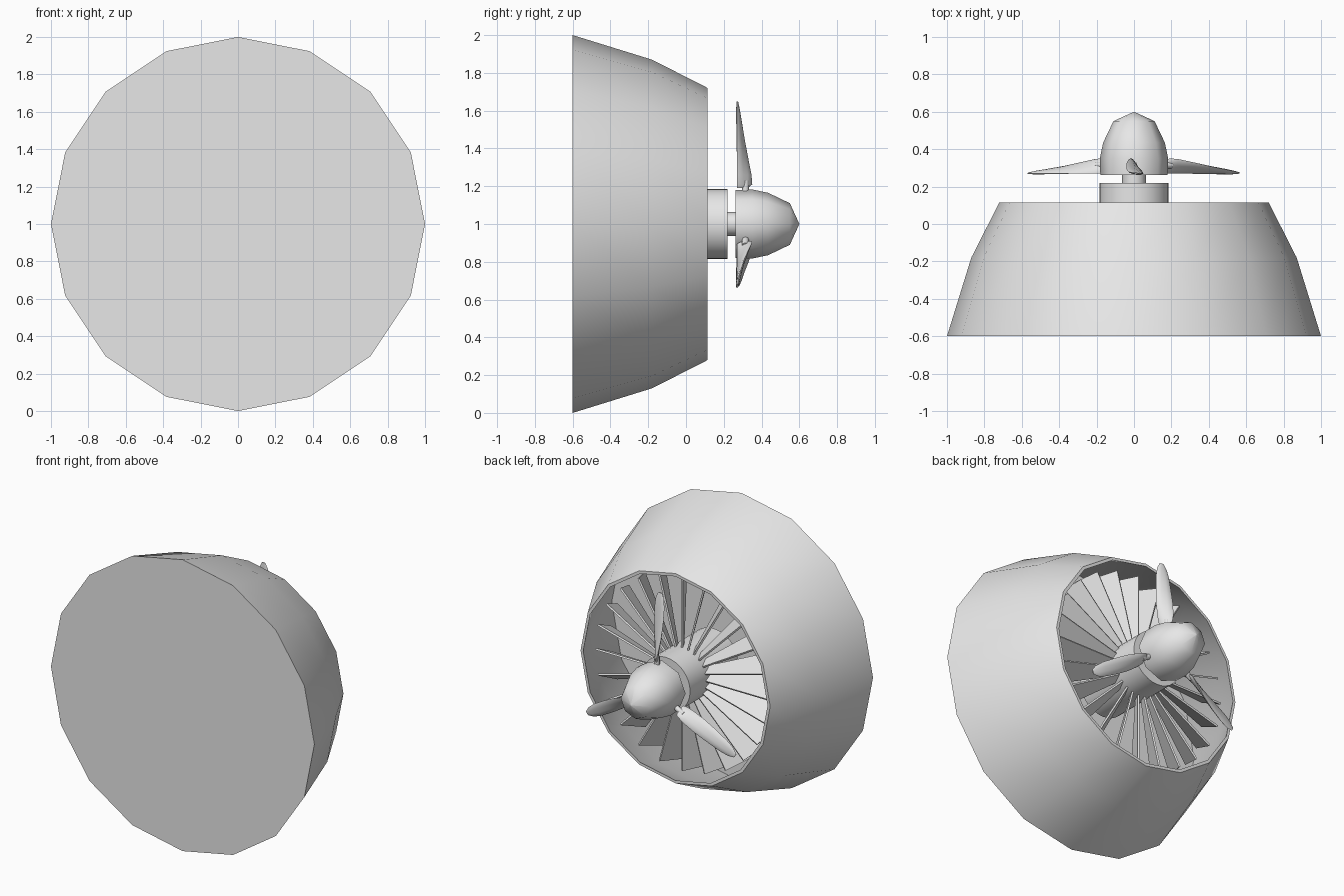
import bpy, bmesh, math
from mathutils import Matrix, Vector

if "Cube" in bpy.data.objects:
    bpy.data.objects.remove(bpy.data.objects["Cube"])

grey = bpy.data.materials.new("light grey")
grey.diffuse_color = (0.8, 0.8, 0.8, 1)
grey.use_nodes = True
grey.node_tree.nodes["Principled BSDF"].inputs["Base Color"].default_value = grey.diffuse_color
AXIS = Vector((0, 0, 1))  # engine axis runs along y at z = 1


def finish(name, bm, angle=40):
    bmesh.ops.recalc_face_normals(bm, faces=bm.faces)
    me = bpy.data.meshes.new(name)
    bm.to_mesh(me)
    bm.free()
    me.materials.append(grey)
    ob = bpy.data.objects.new(name, me)
    bpy.context.collection.objects.link(ob)
    ob.location = AXIS
    bpy.ops.object.select_all(action='DESELECT')
    ob.select_set(True)
    bpy.context.view_layer.objects.active = ob
    bpy.ops.object.shade_smooth_by_angle(angle=math.radians(angle))
    return ob


def loft(bm, rings):
    """Bridge rings of points and cap both ends."""
    rows = [[bm.verts.new(p) for p in ring] for ring in rings]
    n = len(rows[0])
    for a, b in zip(rows, rows[1:]):
        for i in range(n):
            j = (i + 1) % n
            bm.faces.new((a[i], a[j], b[j], b[i]))
    bm.faces.new(rows[0])
    bm.faces.new(rows[-1])


def turned(name, profile, sides, angle=40):
    """Turn a (y, radius) profile around the engine axis."""
    bm = bmesh.new()
    loft(bm, [[(r * math.sin(math.tau * i / sides), y, r * math.cos(math.tau * i / sides))
               for i in range(sides)] for y, r in profile])
    bmesh.ops.remove_doubles(bm, verts=bm.verts, dist=1e-4)
    return finish(name, bm, angle)


def around(bm, count):
    """Repeat the geometry evenly around the engine axis."""
    base = bm.verts[:] + bm.edges[:] + bm.faces[:]
    for k in range(1, count):
        new = bmesh.ops.duplicate(bm, geom=base)["geom"]
        bmesh.ops.rotate(bm, verts=[v for v in new if isinstance(v, bmesh.types.BMVert)],
                         cent=(0, 0, 0), matrix=Matrix.Rotation(math.tau * k / count, 3, 'Y'))


# Cowling: closed front disc, tapered wall, thin rim and hollow inside
turned("cowling", [(-0.6, 1.0), (-0.18, 0.87), (0.115, 0.72),
                   (0.115, 0.70), (-0.18, 0.85), (-0.58, 0.97)], 16)

# Hub, shaft and spinner
turned("hub", [(-0.3, 0.185), (0.22, 0.185)], 32)
turned("shaft", [(0.2, 0.063), (0.3, 0.063)], 16, 60)
turned("spinner", [(0.262, 0.18), (0.35, 0.183), (0.435, 0.165), (0.55, 0.11), (0.6, 0.0005)], 8, 60)

# Pitched cooling vanes between hub and cowling, wider towards the tip
bm = bmesh.new()
pitch = math.radians(27)
back = Vector((math.sin(pitch), -math.cos(pitch), 0))
side = Vector((math.cos(pitch), math.sin(pitch), 0)) * 0.006
rings = []
for r, chord in ((0.17, 0.07), (0.66, 0.2)):
    lead = Vector((0, 0.045, r))
    rings.append([lead - side, lead + side, lead + back * chord + side, lead + back * chord - side])
loft(bm, rings)
around(bm, 24)
finish("cooling_vanes", bm)

# Propeller blades: twisted, rounded sections (radius, chord, pitch)
bm = bmesh.new()
rings = []
for r, chord, a in ((0.19, 0.06, 70), (0.21, 0.09, 64), (0.26, 0.10, 50), (0.35, 0.105, 34),
                    (0.45, 0.10, 22), (0.55, 0.09, 13), (0.61, 0.07, 8), (0.648, 0.03, 8)):
    a = math.radians(a)
    along = Vector((-math.cos(a), math.sin(a), 0))
    across = Vector((math.sin(a), math.cos(a), 0))
    mid = Vector((0.005, 0.27 + chord / 2 * math.sin(a), r))
    rings.append([mid + along * (chord / 2 * math.cos(t)) + across * (chord * 0.12 * math.sin(t))
                  for t in (math.tau * i / 10 for i in range(10))])
loft(bm, rings)
around(bm, 3)
finish("propeller_blades", bm, 60)

# Short stems joining blades to the spinner
bm = bmesh.new()
loft(bm, [[(0.018 * math.cos(t), 0.315 + 0.018 * math.sin(t), r)
           for t in (math.tau * i / 8 for i in range(8))] for r in (0.1, 0.23)])
around(bm, 3)
finish("blade_stems", bm, 60)
